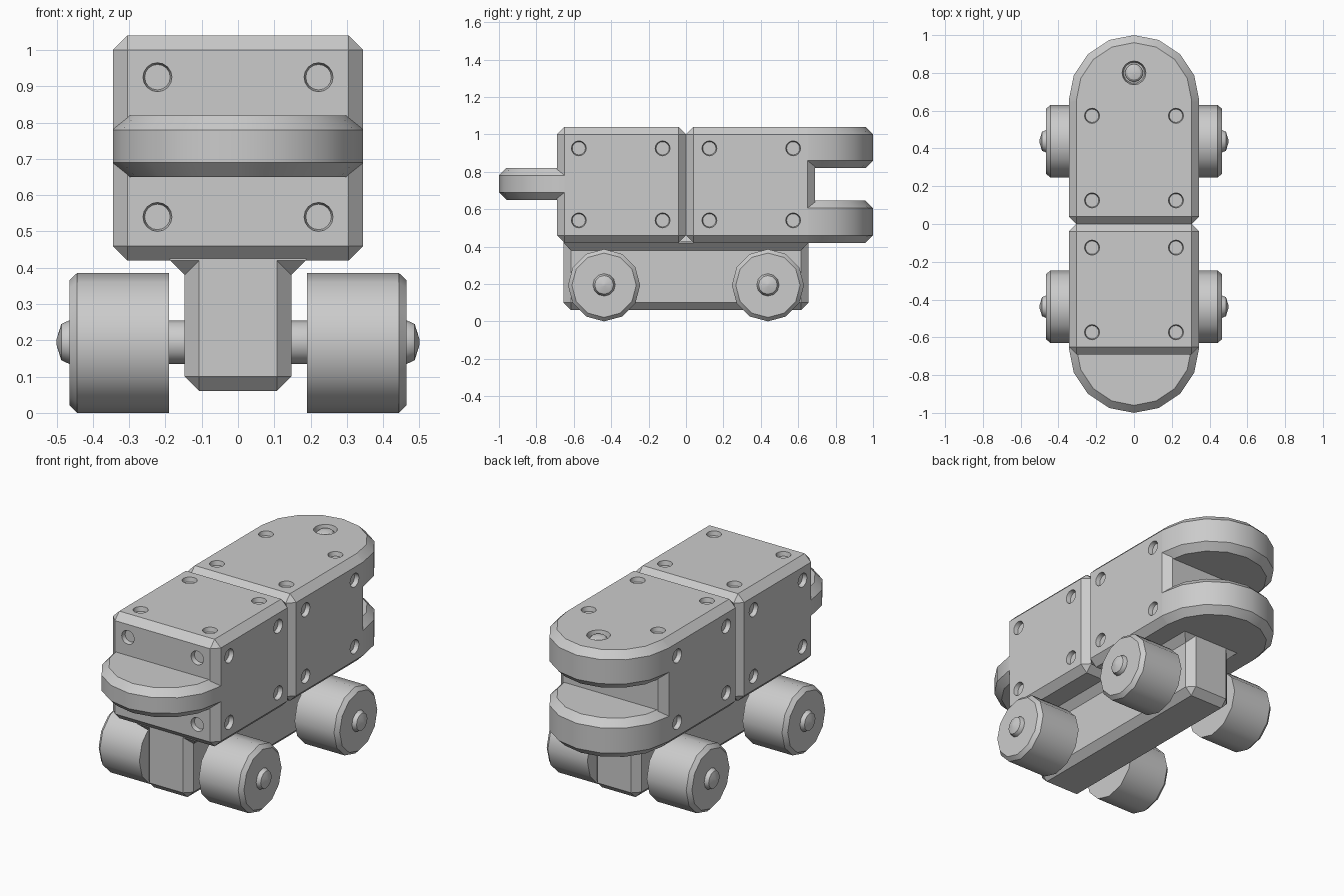
import bpy, bmesh
from math import sin, cos, pi, radians
from mathutils import Vector

if "Cube" in bpy.data.objects:
    bpy.data.objects.remove(bpy.data.objects["Cube"])

GREY = (0.6, 0.6, 0.6, 1)
grey = bpy.data.materials.new("plain grey")
grey.use_nodes = True
grey.diffuse_color = GREY
grey.node_tree.nodes["Principled BSDF"].inputs["Base Color"].default_value = GREY

HALF = 0.345      # half width of the body
BEV = 0.04        # chamfer used everywhere
LOW, TOP = 0.42, 1.04


def finish(name, bm):
    bmesh.ops.recalc_face_normals(bm, faces=bm.faces)
    mesh = bpy.data.meshes.new(name)
    bm.to_mesh(mesh)
    bm.free()
    mesh.materials.append(grey)
    ob = bpy.data.objects.new(name, mesh)
    bpy.context.collection.objects.link(ob)
    return ob


def smooth(ob):
    bpy.ops.object.select_all(action='DESELECT')
    ob.select_set(True)
    bpy.context.view_layer.objects.active = ob
    bpy.ops.object.shade_smooth_by_angle(angle=radians(31))


def loft(bm, rings):
    """Skin a stack of equal rings and cap both ends."""
    rows = [[bm.verts.new(p) for p in ring] for ring in rings]
    n = len(rows[0])
    for a, b in zip(rows, rows[1:]):
        for i in range(n):
            j = (i + 1) % n
            bm.faces.new((a[i], a[j], b[j], b[i]))
    bm.faces.new(rows[0][::-1])
    bm.faces.new(rows[-1])


def lathe(bm, profile, origin, axis, sides):
    """Turn (radius, height) pairs about an axis."""
    rot = Vector(axis).to_track_quat('Z', 'Y')
    loft(bm, [[Vector(origin) + rot @ Vector((r * cos(2 * pi * i / sides),
                                              r * sin(2 * pi * i / sides), h))
               for i in range(sides)] for r, h in profile])


def chamfered_box(name, lo, hi):
    bm = bmesh.new()
    bmesh.ops.create_cube(bm, size=1)
    for v in bm.verts:
        v.co = [l + (c + 0.5) * (h - l) for c, l, h in zip(v.co, lo, hi)]
    bmesh.ops.bevel(bm, geom=bm.edges[:], offset=BEV, segments=1, affect='EDGES')
    return finish(name, bm)


def round_lug(name, z0, z1, side):
    """Round-ended plate with chamfered rims."""
    rings = []
    for z, inset in ((z0, BEV), (z0 + BEV, 0), (z1 - BEV, 0), (z1, BEV)):
        r = HALF - inset
        ring = [(r, side * 0.645, z)]
        ring += [(r * cos(pi * i / 8), side * (0.655 + r * sin(pi * i / 8)), z)
                 for i in range(9)]
        ring.append((-r, side * 0.645, z))
        rings.append(ring)
    bm = bmesh.new()
    loft(bm, rings)
    return finish(name, bm)


def cut_recesses(ob, recesses, radius, depth):
    """Sink shallow round recesses, given as (point, outward axis)."""
    bm = bmesh.new()
    for point, axis in recesses:
        lathe(bm, [(radius * 0.88, -depth), (radius, 0), (radius, 0.02)],
              point, axis, 16)
    cutter = finish("recess_cutter", bm)
    cutter.hide_render = True
    mod = ob.modifiers.new("recesses", 'BOOLEAN')
    mod.operation, mod.solver, mod.object = 'DIFFERENCE', 'EXACT', cutter
    bpy.context.view_layer.objects.active = ob
    bpy.ops.object.modifier_apply(modifier=mod.name)
    bpy.data.objects.remove(cutter)


# Two body blocks with recessed fastener holes
for name, y0, y1, rows in (("front_block", -0.69, 0, (-0.573, -0.125)),
                           ("rear_block", 0, 0.69, (0.125, 0.573))):
    block = chamfered_box(name, (-HALF, y0, LOW), (HALF, y1, TOP))
    holes = []
    for s in (-1, 1):
        for y in rows:
            holes.append(((s * 0.222, y, TOP), (0, 0, 1)))
            holes += [((s * HALF, y, z), (s, 0, 0)) for z in (0.54, 0.925)]
        if y0 < 0:
            holes += [((s * 0.222, y0, z), (0, -1, 0)) for z in (0.54, 0.925)]
    cut_recesses(block, holes, 0.04, 0.025)
    smooth(block)

# Coupling tongue in front, coupling fork behind
smooth(round_lug("front_tongue", 0.65, 0.82, -1))
smooth(round_lug("lower_fork", LOW, 0.645, 1))
upper = round_lug("upper_fork", 0.82, TOP, 1)
PIN = (0, 0.8, TOP)
cut_recesses(upper, [(PIN, (0, 0, 1))], 0.063, 0.04)
smooth(upper)
bm = bmesh.new()
lathe(bm, [(0.048, -0.05), (0.048, -0.02), (0.036, -0.008), (0.01, -0.003)],
      PIN, (0, 0, 1), 12)
smooth(finish("coupling_pin", bm))

# Chassis beam and its flared top
chamfered_box("chassis", (-0.147, -0.655, 0.06), (0.147, 0.655, 0.46))
bm = bmesh.new()
loft(bm, [[(sx * w, sy * d, z) for sx, sy in ((-1, -1), (1, -1), (1, 1), (-1, 1))]
          for w, d, z in ((0.147, 0.615, 0.38), (0.187, 0.655, 0.42),
                          (0.187, 0.655, 0.43))])
finish("chassis_flare", bm)

# Axles with domed ends, and wheels
for end, y in (("front", -0.438), ("rear", 0.438)):
    bm = bmesh.new()
    half = [(0.06, 0.465), (0.05, 0.487), (0.008, 0.5)]
    lathe(bm, [(r, -h) for r, h in reversed(half)] + half, (0, y, 0.195), (1, 0, 0), 12)
    smooth(finish(end + "_axle", bm))
    for side, s in (("left", 1), ("right", -1)):
        bm = bmesh.new()
        lathe(bm, [(0.193, 0.19), (0.193, 0.443), (0.172, 0.465)],
              (0, y, 0.193), (s, 0, 0), 12)
        smooth(finish(f"{end}_{side}_wheel", bm))
